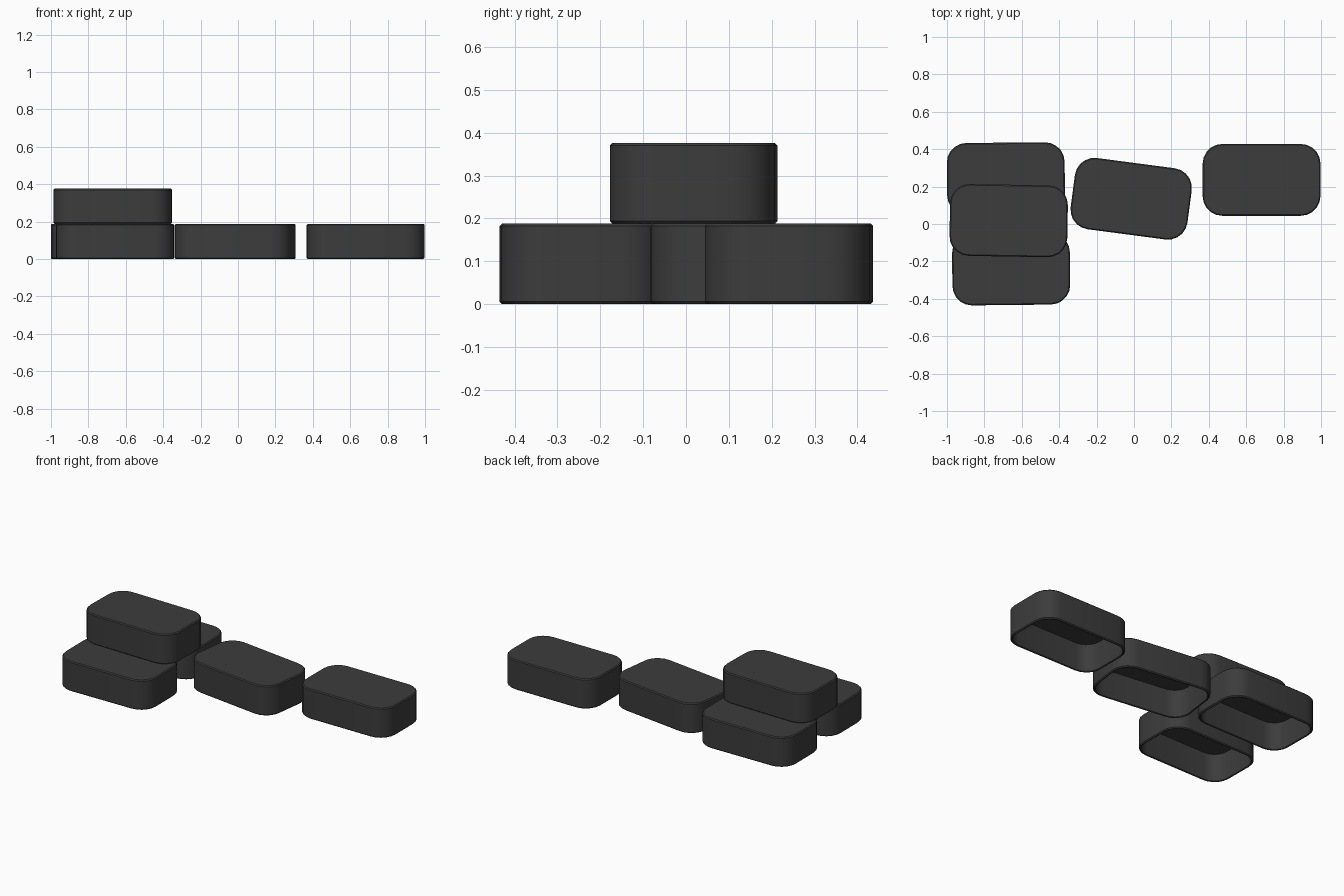
import bpy, bmesh, math
from mathutils import Matrix

if "Cube" in bpy.data.objects:
    bpy.data.objects.remove(bpy.data.objects["Cube"], do_unlink=True)

LENGTH, WIDTH, HEIGHT = 0.63, 0.384, 0.188
WALL, RADIUS, EDGE = 0.014, 0.105, 0.006

charcoal = bpy.data.materials.new("charcoal")
charcoal.use_nodes = True
charcoal.diffuse_color = (0.045, 0.045, 0.045, 1)
charcoal.node_tree.nodes["Principled BSDF"].inputs["Base Color"].default_value = (0.045, 0.045, 0.045, 1)


def outline(inset, steps=5):
    """Rounded rectangle, counter-clockwise."""
    r = RADIUS - inset
    points = []
    for corner, (sx, sy) in enumerate([(1, 1), (-1, 1), (-1, -1), (1, -1)]):
        for i in range(steps + 1):
            a = (corner + i / steps) * math.pi / 2
            points.append((sx * (LENGTH / 2 - RADIUS) + r * math.cos(a),
                           sy * (WIDTH / 2 - RADIUS) + r * math.sin(a)))
    return points


def make_tray(name, x, y, z, turn):
    """Upside-down hollow tray, open underneath."""
    bm = bmesh.new()
    # Inset and height from the inner ceiling, round the rim, to the top
    profile = [(WALL, HEIGHT - WALL), (WALL, EDGE / 2), (WALL - EDGE / 2, 0), (EDGE, 0),
               (0, EDGE), (0, HEIGHT - EDGE), (EDGE, HEIGHT)]
    rings = [[bm.verts.new((px, py, h)) for px, py in outline(inset)] for inset, h in profile]
    count = len(rings[0])
    for low, high in zip(rings, rings[1:]):
        for i in range(count):
            j = (i + 1) % count
            bm.faces.new((low[i], low[j], high[j], high[i]))
    bm.faces.new(rings[0])
    bm.faces.new(rings[-1])
    bmesh.ops.recalc_face_normals(bm, faces=bm.faces)
    mesh = bpy.data.meshes.new(name)
    bm.to_mesh(mesh)
    bm.free()
    mesh.materials.append(charcoal)
    obj = bpy.data.objects.new(name, mesh)
    bpy.context.collection.objects.link(obj)
    obj.matrix_world = Matrix.Translation((x, y, z)) @ Matrix.Rotation(math.radians(turn), 4, "Z")
    bpy.ops.object.select_all(action="DESELECT")
    obj.select_set(True)
    bpy.context.view_layer.objects.active = obj
    bpy.ops.object.shade_smooth_by_angle(angle=math.radians(30))


# Three trays stacked on one side, two laid out beside them
make_tray("back_stack_tray", -0.685, 0.243, 0, 0.5)
make_tray("front_stack_tray", -0.657, -0.241, 0, 0.6)
make_tray("top_stack_tray", -0.67, 0.018, HEIGHT, -1)
make_tray("tilted_middle_tray", -0.015, 0.135, 0, -7.5)
make_tray("left_end_tray", 0.682, 0.236, 0, 0)
